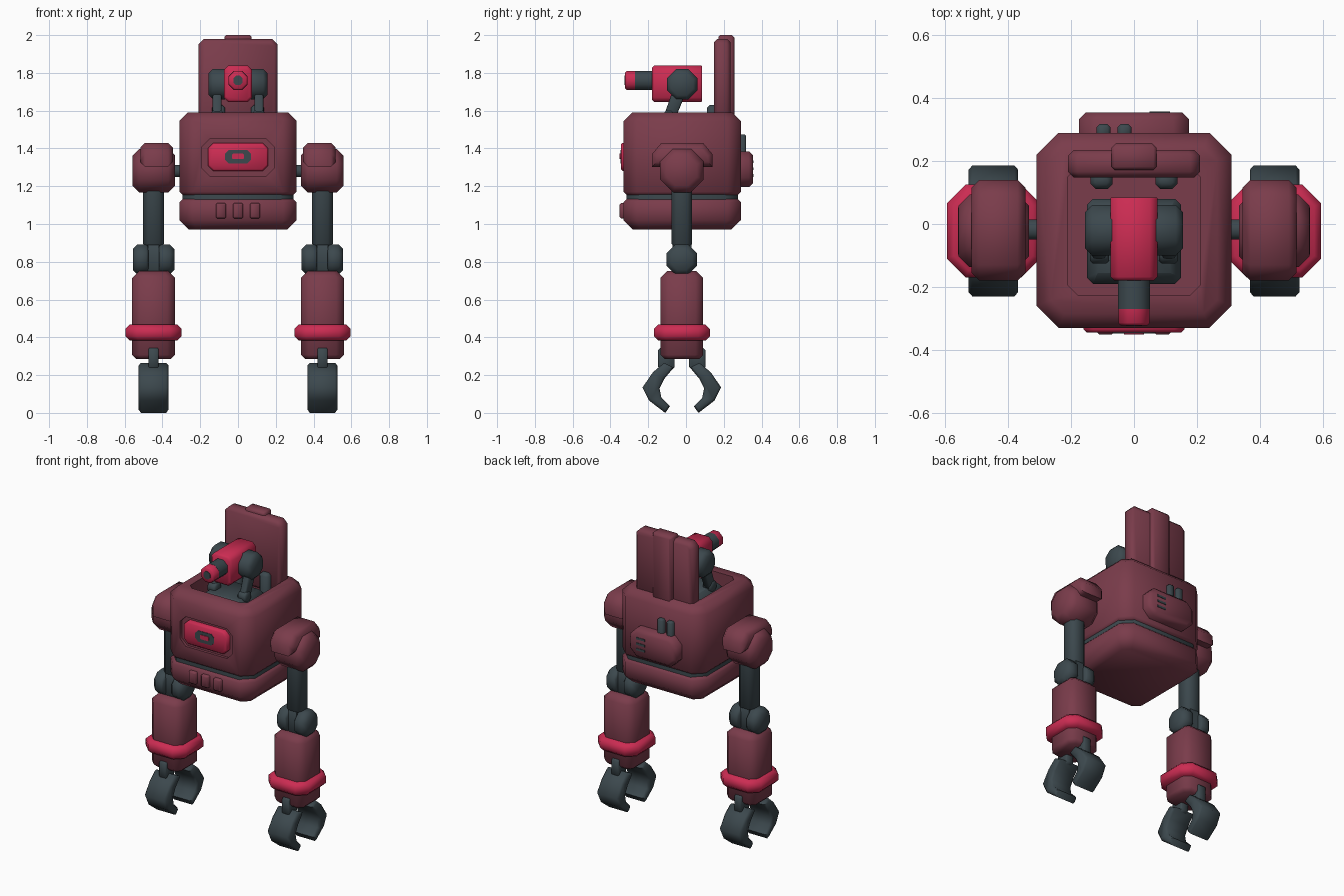
import bpy, bmesh, math
from mathutils import Matrix, Vector

cube = bpy.data.objects.get("Cube")
if cube:
    bpy.data.objects.remove(cube, do_unlink=True)


def material(name, rgb):
    m = bpy.data.materials.new(name)
    m.use_nodes = True
    m.diffuse_color = (*rgb, 1)
    shader = next(n for n in m.node_tree.nodes if n.type == 'BSDF_PRINCIPLED')
    shader.inputs["Base Color"].default_value = (*rgb, 1)
    shader.inputs["Roughness"].default_value = 0.7
    return m


MAROON = material("maroon_paint", (0.195, 0.045, 0.07))
RED = material("crimson_paint", (0.60, 0.025, 0.085))
GREY = material("dark_grey_metal", (0.045, 0.065, 0.075))
SMOOTH = math.radians(50)
ARM_X, ARM_Y = 0.447, -0.022


def add_object(name, mesh):
    ob = bpy.data.objects.new(name, mesh)
    bpy.context.scene.collection.objects.link(ob)
    return ob


def finish(mesh):
    mesh.shade_smooth()
    mesh.set_sharp_from_angle(angle=SMOOTH)


def prism(name, mat, pts, axis, lo, hi, edge=(0, 0), pair=False):
    """Extrude a 2D profile along an axis and chamfer the rim of each cap."""
    place = {'x': lambda p, d: (d, p[0], p[1]),
             'y': lambda p, d: (p[0], d, p[1]),
             'z': lambda p, d: (p[0], p[1], d)}[axis]
    bm = bmesh.new()
    rings = [[bm.verts.new(place(p, d)) for p in pts] for d in (lo, hi)]
    caps = [bm.faces.new(r) for r in rings]
    for i in range(len(pts)):
        j = (i + 1) % len(pts)
        bm.faces.new((rings[0][i], rings[0][j], rings[1][j], rings[1][i]))
    rims = [list(c.edges) for c in caps]
    bmesh.ops.recalc_face_normals(bm, faces=bm.faces)
    for rim, size in zip(rims, edge):
        if size:
            bmesh.ops.bevel(bm, geom=rim, offset=size, segments=1,
                            affect='EDGES', clamp_overlap=True)
    mesh = bpy.data.meshes.new(name)
    bm.to_mesh(mesh)
    mesh.materials.append(mat)
    finish(mesh)
    if pair:
        other = mesh.copy()
        bm.transform(Matrix.Scale(-1, 4, Vector((1, 0, 0))))
        bmesh.ops.reverse_faces(bm, faces=bm.faces)
        bm.to_mesh(other)
        finish(other)
        add_object("right_" + name, other)
        name = "left_" + name
    bm.free()
    return add_object(name, mesh)


def rect(u0, u1, v0, v1, cut=0.0):
    """Rectangle with cut corners."""
    if not cut:
        return [(u0, v0), (u1, v0), (u1, v1), (u0, v1)]
    return [(u0 + cut, v0), (u1 - cut, v0), (u1, v0 + cut), (u1, v1 - cut),
            (u1 - cut, v1), (u0 + cut, v1), (u0, v1 - cut), (u0, v0 + cut)]


def disc(u, v, r, n=8):
    """Regular polygon whose flat sides lie at distance r."""
    big = r / math.cos(math.pi / n)
    return [(u + big * math.cos((i + 0.5) * math.tau / n),
             v + big * math.sin((i + 0.5) * math.tau / n)) for i in range(n)]


def square(half, cut):
    return rect(ARM_X - half, ARM_X + half, ARM_Y - half, ARM_Y + half, cut)


def carve(ob, cutter):
    """Cut one part out of another and remove the cutter."""
    cutter.hide_render = True
    mod = ob.modifiers.new("cut", 'BOOLEAN')
    mod.operation, mod.solver, mod.object = 'DIFFERENCE', 'EXACT', cutter
    bpy.context.view_layer.update()
    graph = bpy.context.evaluated_depsgraph_get()
    mesh = bpy.data.meshes.new_from_object(ob.evaluated_get(graph))
    ob.modifiers.clear()
    ob.data = mesh
    mesh.materials.clear()
    mesh.materials.append(MAROON)
    finish(mesh)
    bpy.data.objects.remove(cutter, do_unlink=True)


# Torso with open top well and sunken front panel
hull = rect(-0.31, 0.31, -0.33, 0.29, 0.07)
body = prism("upper_body", MAROON, hull, 'z', 1.15, 1.59, (0.02, 0.045))
carve(body, prism("well_cutter", MAROON, rect(-0.21, 0.21, -0.225, 0.18, 0.03),
                  'z', 1.46, 1.7))
carve(body, prism("panel_cutter", MAROON, rect(-0.19, 0.19, 1.255, 1.45, 0.04),
                  'y', -0.4, -0.312))
prism("waist_seal", GREY, rect(-0.295, 0.295, -0.315, 0.275, 0.065), 'z', 1.10, 1.18)
prism("lower_body", MAROON, hull, 'z', 0.97, 1.135, (0.05, 0.02))

# Front panel and buttons
prism("front_panel", RED, rect(-0.16, 0.16, 1.28, 1.43, 0.03), 'y', -0.345, -0.30, (0.01, 0))
prism("panel_slot", GREY, rect(-0.068, 0.068, 1.32, 1.393, 0.02), 'y', -0.348, -0.342)
prism("panel_light", RED, rect(-0.032, 0.032, 1.343, 1.372, 0.006), 'y', -0.351, -0.345)
for i in (-1, 0, 1):
    prism("button", MAROON, rect(i * 0.09 - 0.027, i * 0.09 + 0.027, 1.03, 1.11, 0.006),
          'y', -0.352, -0.31, (0.008, 0))

# Rear pod with pipes and vents
prism("rear_pod", MAROON, rect(-0.175, 0.175, 1.195, 1.385, 0.05), 'y', 0.27, 0.355, (0, 0.022))
for x in (-0.097, -0.03):
    prism("rear_pipe", GREY, rect(x - 0.022, x + 0.022, 0.27, 0.318, 0.01),
          'z', 1.33, 1.475, (0, 0.008))
for i in range(3):
    z = 1.25 + i * 0.036
    prism("vent", GREY, rect(0.05, 0.115, z, z + 0.014), 'y', 0.35, 0.358)

# Back shield
prism("shield", MAROON, rect(-0.21, 0.21, 1.50, 1.98, 0.03), 'y', 0.148, 0.235, (0.018, 0.018))
prism("shield_spine", MAROON, rect(-0.072, 0.072, 1.50, 2.0, 0.01), 'y', 0.172, 0.257, (0.01, 0.015))
prism("shield_mount", GREY, rect(0.068, 0.138, 0.112, 0.17, 0.015), 'z', 1.45, 1.63, (0, 0.015), pair=True)

# Turret in the well
prism("turret_base", GREY, rect(-0.15, 0.15, -0.19, 0.08, 0.02), 'z', 1.45, 1.56, (0, 0.035))
prism("turret_strut", GREY, [(-0.125, 1.55), (-0.06, 1.55), (0.01, 1.72), (-0.055, 1.75)],
      'x', 0.087, 0.135, (0.008, 0.008), pair=True)
prism("strut_pivot", GREY, disc(-0.09, 1.565, 0.035), 'x', 0.08, 0.14, (0.008, 0.008), pair=True)
prism("turret_hub", GREY, disc(-0.02, 1.74, 0.08), 'x', 0.07, 0.155, (0, 0.022), pair=True)
prism("gun_box", RED, rect(-0.075, 0.075, 1.645, 1.84, 0.025), 'y', -0.18, 0.085, (0.012, 0.004))
prism("gun_barrel", GREY, disc(0, 1.76, 0.051), 'y', -0.27, -0.17)
prism("gun_muzzle", RED, disc(0, 1.76, 0.05), 'y', -0.322, -0.258, (0.008, 0))
prism("muzzle_bore", GREY, disc(0, 1.76, 0.025), 'y', -0.325, -0.318)

# Shoulders
prism("axle", GREY, disc(-0.018, 1.28, 0.032), 'x', 0.28, 0.36, pair=True)
prism("shoulder", MAROON, disc(ARM_Y, 1.283, 0.115), 'x', 0.333, 0.558, (0.035, 0.035), pair=True)
prism("shoulder_cap", MAROON, [(-0.18, 1.303), (0.14, 1.303), (0.14, 1.37), (0.09, 1.43),
                               (-0.13, 1.43), (-0.18, 1.37)],
      'x', 0.345, 0.517, (0.025, 0.025), pair=True)

# Arms
prism("upper_arm", GREY, square(0.055, 0.025), 'z', 0.88, 1.22, (0.015, 0), pair=True)
prism("elbow_tongue", GREY, rect(ARM_Y - 0.05, ARM_Y + 0.05, 0.72, 0.92, 0.02),
      'x', 0.417, 0.477, pair=True)
for lo, hi, edge in ((0.337, 0.419, (0.025, 0.01)), (0.475, 0.557, (0.01, 0.025))):
    prism("elbow_disc", GREY, disc(ARM_Y, 0.812, 0.08), 'x', lo, hi, edge, pair=True)
prism("forearm", MAROON, square(0.113, 0.04), 'z', 0.285, 0.75, (0.022, 0.035), pair=True)
prism("forearm_ring", RED, square(0.148, 0.06), 'z', 0.383, 0.467, (0.022, 0.022), pair=True)

# Two-fingered grippers
claw = [(-0.116, 0.275), (-0.175, 0.225), (-0.23, 0.145), (-0.195, 0.075), (-0.11, 0.01),
        (-0.085, 0.045), (-0.13, 0.09), (-0.14, 0.14), (-0.115, 0.19), (-0.065, 0.25)]
link = rect(-0.147, -0.06, 0.235, 0.36, 0.018)
for label, flip in (("front", False), ("back", True)):
    def turned(pts):
        return [(2 * ARM_Y - y, z) for y, z in pts] if flip else pts
    prism(label + "_claw", GREY, turned(claw), 'x', 0.368, 0.526, (0.012, 0.012), pair=True)
    prism(label + "_claw_link", GREY, turned(link), 'x', 0.42, 0.475, (0.006, 0.006), pair=True)

# Rest the claws exactly on the ground
bpy.context.view_layer.update()
parts = [o for o in bpy.context.scene.objects if "claw" in o.name]
low = min(v.co.z for o in parts for v in o.data.vertices)
for o in parts:
    o.location.z -= low
